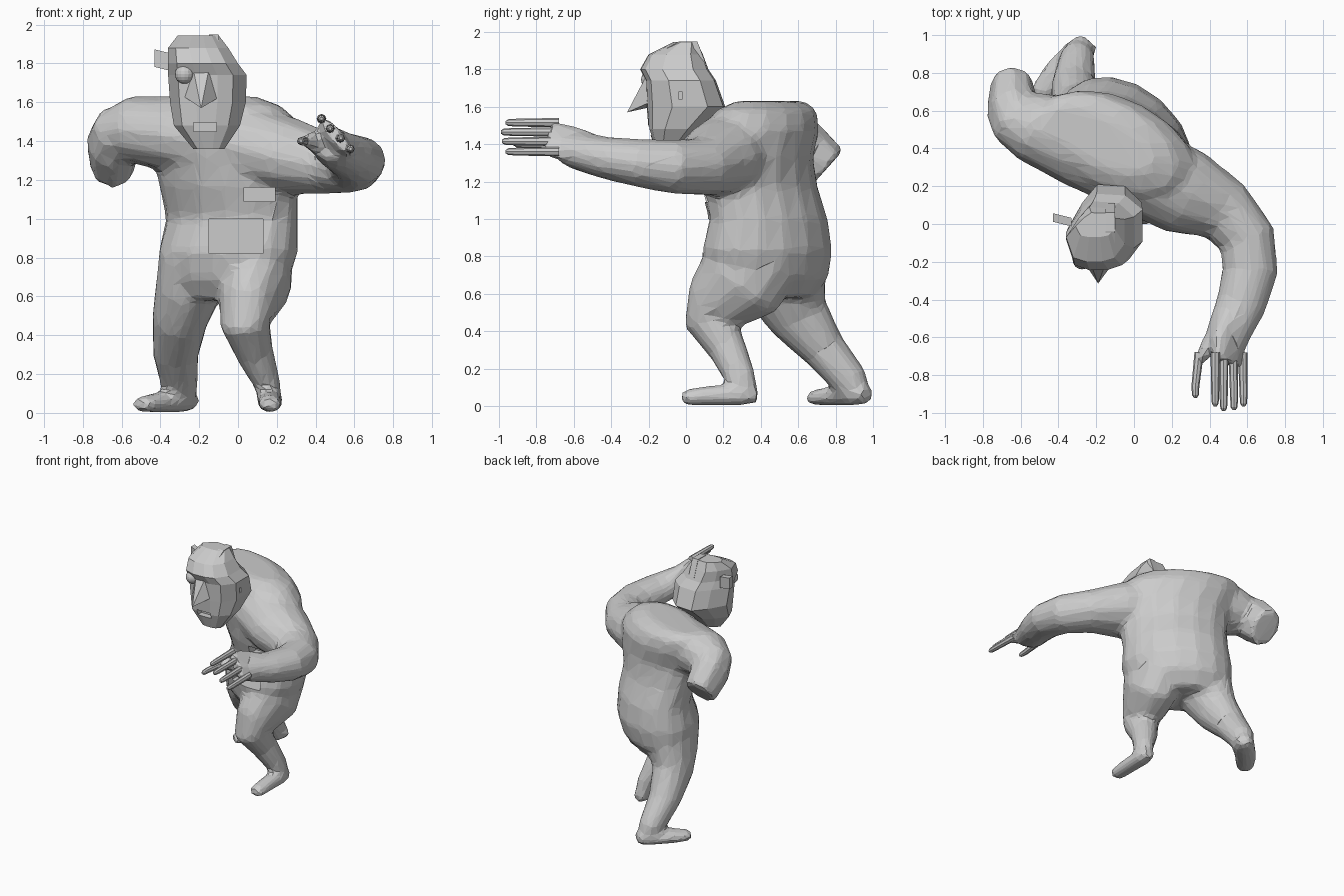
import bpy, bmesh, math
from mathutils import Vector


def finish(bm, name):
    bmesh.ops.recalc_face_normals(bm, faces=bm.faces[:])
    me = bpy.data.meshes.new(name)
    bm.to_mesh(me)
    bm.free()
    ob = bpy.data.objects.new(name, me)
    bpy.context.collection.objects.link(ob)
    return ob


def skin_rings(bm, rings):
    """Join equal-sized vertex loops into a closed tube."""
    loops = [[bm.verts.new(p) for p in r] for r in rings]
    n = len(loops[0])
    for a, b in zip(loops, loops[1:]):
        for i in range(n):
            j = (i + 1) % n
            bm.faces.new((a[i], a[j], b[j], b[i]))
    bm.faces.new(loops[0][::-1])
    bm.faces.new(loops[-1])


def tube(bm, path, ref, sides=12):
    """Loft ellipses (x, y, z, half along ref, half across) along a path."""
    pts = [Vector(p[:3]) for p in path]
    rings = []
    for k, p in enumerate(path):
        t = (pts[min(k + 1, len(pts) - 1)] - pts[max(k - 1, 0)]).normalized()
        r = Vector(ref)
        u = (r - t * r.dot(t)).normalized()
        v = t.cross(u)
        rings.append([pts[k] + u * p[3] * math.cos(2 * math.pi * i / sides)
                      + v * p[4] * math.sin(2 * math.pi * i / sides) for i in range(sides)])
    skin_rings(bm, rings)


def box(name, x0, x1, y0, y1, z0, z1):
    bm = bmesh.new()
    bmesh.ops.create_cube(bm, size=1)
    for v in bm.verts:
        v.co = ((x0 + x1) / 2 + v.co.x * (x1 - x0), (y0 + y1) / 2 + v.co.y * (y1 - y0),
                (z0 + z1) / 2 + v.co.z * (z1 - z0))
    return finish(bm, name)


def cut(ob, cutter):
    m = ob.modifiers.new("cut", 'BOOLEAN')
    m.operation, m.object = 'DIFFERENCE', cutter
    cutter.hide_render = True
    cutter.hide_set(True)
    cutter.display_type = 'WIRE'


X, Z = (1, 0, 0), (0, 0, 1)
bm = bmesh.new()

# torso, twisted from pelvis to shoulders
rings = []
for x, y, z, a, b, yaw in [(-.10, .45, .58, .28, .19, -42), (-.07, .44, .69, .38, .27, -42),
                           (-.05, .43, .83, .41, .30, -42), (-.03, .44, 1.0, .39, .26, -40),
                           (-.05, .39, 1.17, .40, .26, -36), (-.04, .36, 1.33, .44, .27, -30),
                           (-.08, .40, 1.48, .45, .26, -28), (-.14, .43, 1.58, .40, .22, -28),
                           (-.19, .45, 1.63, .32, .13, -27)]:
    c, s = math.cos(math.radians(yaw)), math.sin(math.radians(yaw))
    ring = []
    for i in range(16):
        p, q = a * math.cos(i * math.pi / 8), b * math.sin(i * math.pi / 8)
        ring.append((x + p * c - q * s, y + p * s + q * c, z))
    rings.append(ring)
skin_rings(bm, rings)

# shoulders running into the outstretched arm
tube(bm, [(-.66, .56, 1.43, .13, .14), (-.55, .52, 1.46, .175, .19), (-.3, .43, 1.43, .20, .23),
          (0, .30, 1.385, .225, .24), (.27, .17, 1.32, .20, .235), (.48, .07, 1.28, .155, .175),
          (.60, -.08, 1.28, .145, .155), (.615, -.25, 1.30, .13, .15), (.57, -.42, 1.325, .115, .135),
          (.50, -.58, 1.36, .10, .12), (.48, -.66, 1.38, .08, .10)], Z)
# flat-ended arm stub
tube(bm, [(-.60, .50, 1.46, .15, .15), (-.645, .60, 1.39, .14, .17), (-.645, .745, 1.26, .12, .15)], X, 8)
# palm and thumb base
tube(bm, [(.52, -.5, 1.36, .10, .09), (.50, -.62, 1.40, .125, .06), (.50, -.745, 1.435, .125, .035)],
     (-.63, 0, .77))
tube(bm, [(.46, -.56, 1.36, .07, .07), (.38, -.67, 1.40, .055, .045), (.34, -.735, 1.405, .035, .03)], Z, 8)

# front leg and foot
tube(bm, [(.08, .38, .82, .20, .26), (.09, .29, .66, .19, .25), (.045, .155, .54, .15, .18),
          (.035, .12, .46, .13, .135), (.085, .22, .31, .10, .105), (.15, .29, .15, .07, .085),
          (.165, .305, .05, .06, .08)], X)
tube(bm, [(.165, .385, .06, .045, .045), (.165, .31, .06, .06, .07), (.165, .12, .055, .055, .065),
          (.165, 0, .045, .045, .06), (.165, -.025, .04, .035, .045)], Z, 10)
# rear leg and foot, turned outwards
tube(bm, [(-.22, .50, .80, .19, .25), (-.26, .54, .62, .17, .22), (-.30, .60, .48, .145, .17),
          (-.32, .74, .30, .12, .12), (-.30, .88, .13, .095, .10), (-.29, .91, .05, .07, .08)], X)
tube(bm, [(-.24, .975, .06, .045, .06), (-.29, .91, .06, .06, .085), (-.40, .80, .055, .055, .085),
          (-.48, .70, .045, .045, .075), (-.51, .665, .04, .035, .05)], Z, 10)

# fuse into one skin and reduce to broad facets
body = finish(bm, "body")
m = body.modifiers.new("fuse", 'REMESH')
m.mode, m.voxel_size = 'VOXEL', .018
m = body.modifiers.new("soften", 'SMOOTH')
m.factor, m.iterations = .5, 14
m = body.modifiers.new("facets", 'DECIMATE')
m.ratio = .06
# belly recess and narrow slot
cut(body, box("belly_cutter", -.15, .13, -.1, .24, .82, 1.0))
cut(body, box("slot_cutter", .03, .19, -.1, .19, 1.09, 1.16))

# fingers and thumb
for i, (x, z, y0, tip, x1) in enumerate([(.43, 1.515, -.68, -.965, .43), (.475, 1.465, -.68, -.99, .475),
                                         (.525, 1.415, -.68, -.985, .53), (.575, 1.36, -.68, -.965, .58),
                                         (.345, 1.40, -.68, -.92, .325)]):
    bm = bmesh.new()
    tube(bm, [(x, y0, z, .025, .025), (x1, tip + .06, z, .021, .021),
              (x1, tip + .015, z, .018, .018), (x1, tip, z, .008, .008)], Z, 8)
    finish(bm, "thumb" if i == 4 else "finger")

# head: one angular outline resized at each level
outline = [(-1, -.1), (-.75, -.85), (-.3, -1), (.25, -.98), (.65, -.85), (1, -.35),
           (1, .55), (.55, .95), (-.2, 1), (-.6, .55)]
bm = bmesh.new()
rings = []
for x0, x1, y0, y1, z in [(-.23, -.07, -.16, -.06, 1.36), (-.33, .01, -.20, .07, 1.48),
                          (-.35, .04, -.21, .21, 1.60), (-.36, .045, -.215, .16, 1.74),
                          (-.36, .0, -.245, .12, 1.80), (-.36, -.05, -.20, .09, 1.88),
                          (-.31, -.10, -.07, .06, 1.945)]:
    rings.append([((x0 + x1) / 2 + u * (x1 - x0) / 2, (y0 + y1) / 2 + v * (y1 - y0) / 2, z)
                  for u, v in outline])
skin_rings(bm, rings)
head = finish(bm, "head")
cut(head, box("mouth_cutter", -.23, -.11, -.4, -.14, 1.45, 1.495))
cut(head, box("ear_cutter", .02, .2, -.04, -.02, 1.64, 1.68))

# broad nose wedge
bm = bmesh.new()
for p in [(-.23, -.21, 1.77), (-.15, -.21, 1.77), (-.28, -.18, 1.63), (-.09, -.18, 1.63),
          (-.19, -.315, 1.57), (-.19, -.18, 1.60)]:
    bm.verts.new(p)
bmesh.ops.convex_hull(bm, input=bm.verts[:])
finish(bm, "nose")

# bulging eye
bpy.ops.mesh.primitive_uv_sphere_add(segments=16, ring_count=10, radius=.05, location=(-.275, -.19, 1.745))
bpy.context.object.name = "eye"
# crest ending the high side of the hair, and ear plate
bm = bmesh.new()
for y, z in [(-.19, 1.80), (-.16, 1.88), (-.04, 1.948), (.06, 1.95), (.11, 1.82)]:
    for x in (-.15, -.10):
        bm.verts.new((x, y, z))
bmesh.ops.convex_hull(bm, input=bm.verts[:])
finish(bm, "hair_crest")
ear = box("ear_plate", -.43, -.33, 0, .045, 1.77, 1.86)
for v in ear.data.vertices:
    v.co.z += (v.co.x + .38) * -.25
    v.co.y += (v.co.x + .38) * -.25
